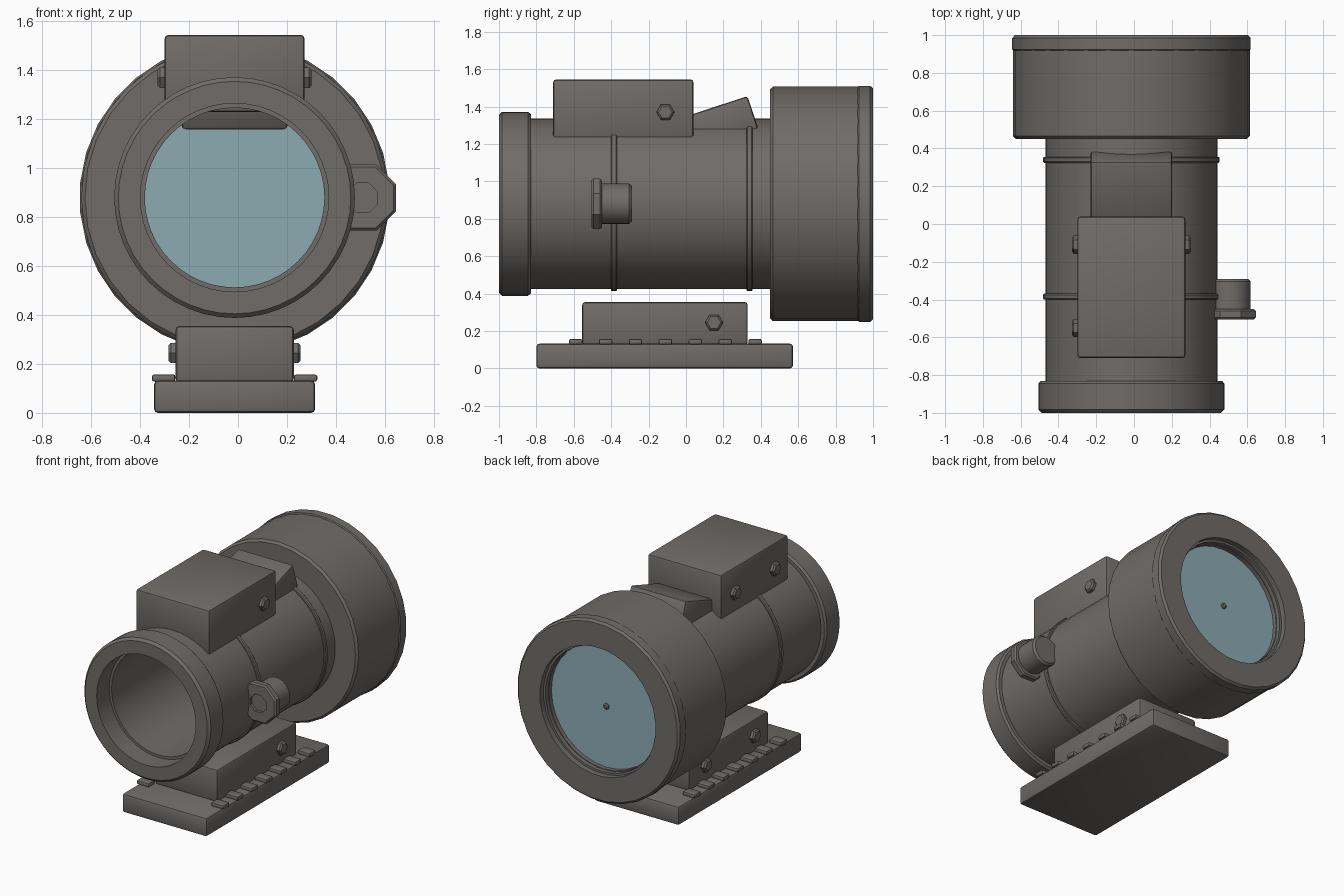
import bpy, bmesh, math
from mathutils import Matrix, Vector

cube = bpy.data.objects.get("Cube")
if cube:
    bpy.data.objects.remove(cube, do_unlink=True)

CX, CZ = -0.014, 0.88      # optical axis


def material(name, rgb):
    m = bpy.data.materials.new(name)
    m.use_nodes = True
    m.diffuse_color = (*rgb, 1)
    m.node_tree.nodes["Principled BSDF"].inputs["Base Color"].default_value = (*rgb, 1)
    return m


GREY = material("warm dark grey", (0.16, 0.15, 0.14))
GLASS = material("pale blue glass", (0.26, 0.41, 0.45))


def finish(bm, name, mat, angle=25):
    bmesh.ops.recalc_face_normals(bm, faces=bm.faces)
    me = bpy.data.meshes.new(name)
    bm.to_mesh(me)
    bm.free()
    me.materials.append(mat)
    ob = bpy.data.objects.new(name, me)
    bpy.context.collection.objects.link(ob)
    bpy.ops.object.select_all(action='DESELECT')
    ob.select_set(True)
    bpy.context.view_layer.objects.active = ob
    bpy.ops.object.shade_smooth_by_angle(angle=math.radians(angle))
    return ob


def lathe(name, profile, segs=32, centre=(CX, CZ), mat=GREY, phase=0.0):
    """Turn a closed (radius, y) outline around an axis along y."""
    bm = bmesh.new()
    rings = []
    for i in range(segs):
        a = 2 * math.pi * i / segs + phase
        rings.append([bm.verts.new((centre[0] + r * math.cos(a), y, centre[1] + r * math.sin(a)))
                      for r, y in profile])
    n = len(profile)
    for i in range(segs):
        p, q = rings[i], rings[(i + 1) % segs]
        for j in range(n):
            k = (j + 1) % n
            if profile[j][0] or profile[k][0]:
                bm.faces.new((p[j], p[k], q[k], q[j]))
    bmesh.ops.remove_doubles(bm, verts=bm.verts, dist=1e-5)
    return finish(bm, name, mat)


def box(name, x, y, z, bevel=0.016, tilt=0.0):
    """Rounded box between (low, high) pairs, tilted about x."""
    bm = bmesh.new()
    size = [b - a for a, b in (x, y, z)]
    mid = Vector([(a + b) / 2 for a, b in (x, y, z)])
    bmesh.ops.create_cube(bm, size=1, matrix=Matrix.Diagonal((*size, 1)))
    bmesh.ops.bevel(bm, geom=bm.edges[:], offset=bevel, segments=2, profile=0.5, affect='EDGES')
    bm.transform(Matrix.Translation(mid) @ Matrix.Rotation(tilt, 4, 'X'))
    return finish(bm, name, GREY)


def screw(name, side, x, y, z):
    """Hexagonal bolt head pointing sideways, with a chamfered rim."""
    bm = bmesh.new()
    bmesh.ops.create_cone(bm, cap_ends=True, segments=6, radius1=0.048, radius2=0.048, depth=0.05)
    rim = [e for e in bm.edges if all(v.co.z > 0 for v in e.verts)]
    bmesh.ops.bevel(bm, geom=rim, offset=0.01, segments=1, profile=0.5, affect='EDGES')
    bm.transform(Matrix.Translation((x, y, z)) @ Matrix.Rotation(side * math.pi / 2, 4, 'Y'))
    return finish(bm, name, GREY)


# Hollow body and its two rings
lathe("main_tube", [(0.455, -0.86), (0.455, 0.5), (0.367, 0.5), (0.367, -0.86)], 48)
lathe("eyepiece_ring", [(0.475, -1), (0.492, -0.983), (0.492, -0.845), (0.48, -0.83),
                        (0.367, -0.83), (0.385, -0.86), (0.385, -1)], 48)
for label, y in (("front", -0.385), ("rear", 0.34)):
    lathe(label + "_band", [(0.45, y - 0.016), (0.462, y - 0.016), (0.467, y - 0.01),
                            (0.467, y + 0.01), (0.462, y + 0.016), (0.45, y + 0.016)], 48)

# Objective bell with lip and stepped bore
lathe("objective_bell", [(0.40, 0.45), (0.612, 0.45), (0.627, 0.465), (0.627, 0.93),
                         (0.43, 0.93), (0.43, 0.88), (0.40, 0.88)])
lathe("objective_lip", [(0.627, 0.918), (0.634, 0.925), (0.634, 0.985), (0.62, 1), (0.45, 1),
                        (0.45, 0.96), (0.435, 0.96), (0.435, 0.918)], phase=math.pi / 32)

# Lens and its centre pin
lathe("lens", [(0, 0.885), (0.432, 0.885), (0.432, 0.9), (0, 0.9)], 48, mat=GLASS)
lathe("lens_pin", [(0, 0.893), (0.02, 0.893), (0.02, 0.908), (0.012, 0.915), (0, 0.915)], 12)

# Housing and slanted cover on top
box("top_housing", (-0.3, 0.272), (-0.71, 0.04), (1.23, 1.545))
box("slanted_cover", (-0.23, 0.202), (-0.032, 0.368), (1.212, 1.398), tilt=math.radians(18.2))

# Side knob with an eight-sided recessed flange
OCT = 1 / math.cos(math.pi / 8)
lathe("knob_flange", [(r * OCT, y) for r, y in
                      [(0, -0.485), (0.06, -0.485), (0.06, -0.505), (0.125, -0.505),
                       (0.135, -0.495), (0.135, -0.46), (0.125, -0.45), (0, -0.45)]],
      8, (0.51, CZ), phase=math.pi / 8)
lathe("knob_body", [(0, -0.455), (0.108, -0.455), (0.108, -0.305), (0.095, -0.29), (0, -0.29)],
      24, (0.51, CZ))

# Mount block, base plate and its rows of teeth
box("mount_block", (-0.255, 0.228), (-0.555, 0.33), (0.125, 0.355))
box("base_plate", (-0.343, 0.315), (-0.8, 0.572), (0, 0.132))
for i in range(7):
    y = -0.59 + 0.16 * i
    for label, side in (("left", 1), ("right", -1)):
        x = CX + side * 0.29
        box(f"{label}_tooth_{i + 1}", (x - 0.048, x + 0.048), (y - 0.036, y + 0.036),
            (0.128, 0.157), 0.009)

# Bolts: one on the left and two on the right of each block
screw("left_housing_screw", 1, CX + 0.29, -0.11, 1.37)
screw("left_mount_screw", 1, CX + 0.245, 0.15, 0.245)
for i, (ya, yb) in enumerate(((-0.11, 0.15), (-0.55, -0.39))):
    screw(f"right_housing_screw_{i + 1}", -1, CX - 0.29, ya, 1.37)
    screw(f"right_mount_screw_{i + 1}", -1, CX - 0.245, yb, 0.245)
